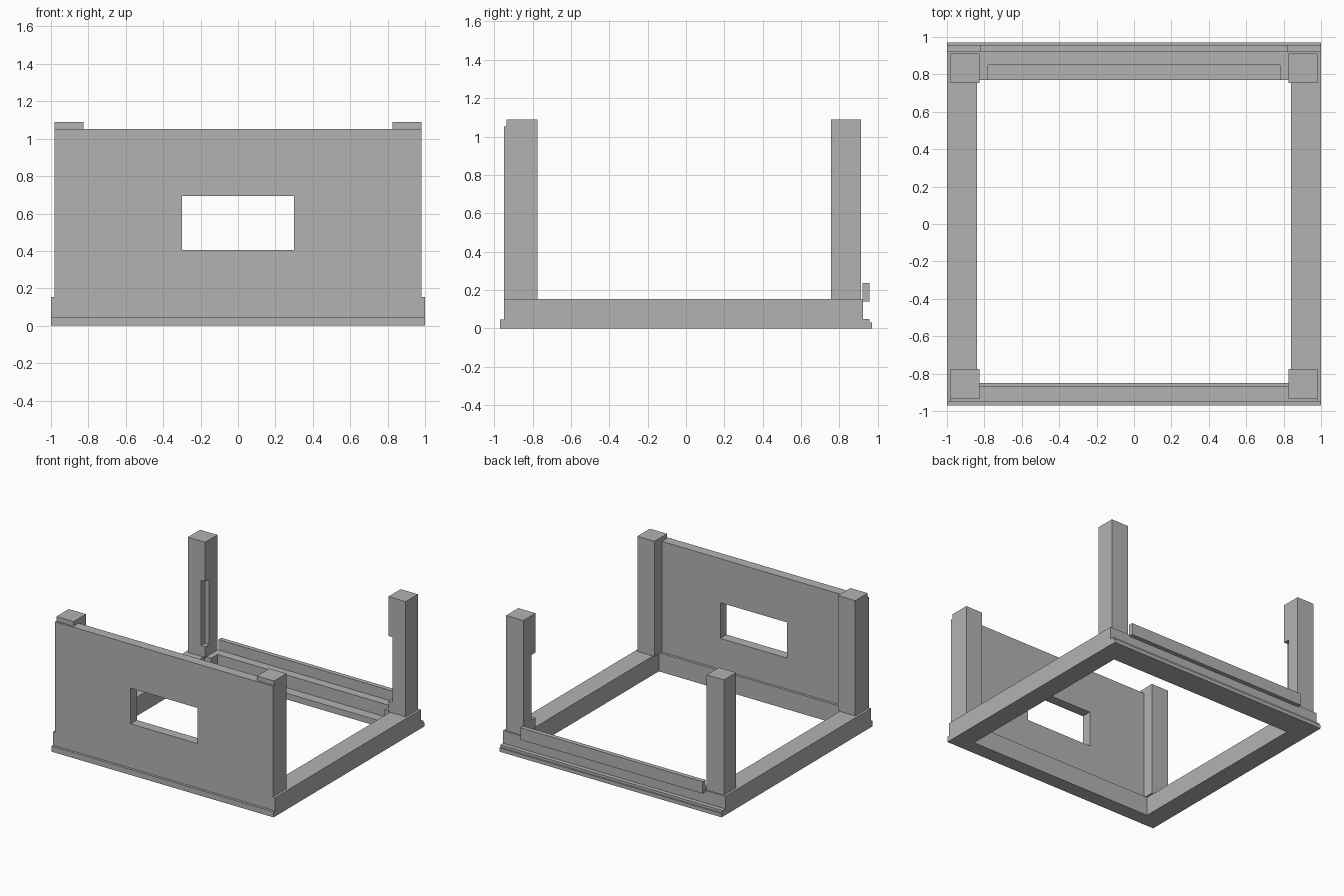
import bpy, bmesh

if "Cube" in bpy.data.objects:
    bpy.data.objects.remove(bpy.data.objects["Cube"], do_unlink=True)

grey = bpy.data.materials.new("plain grey")
grey.use_nodes = True
grey.diffuse_color = (0.45, 0.45, 0.45, 1)
grey.node_tree.nodes["Principled BSDF"].inputs["Base Color"].default_value = (0.45, 0.45, 0.45, 1)


def block(name, x, y, z):
    """Box spanning the given (low, high) ranges."""
    bm = bmesh.new()
    bmesh.ops.create_cube(bm, size=1)
    for v in bm.verts:
        v.co = [r[0] if c < 0 else r[1] for c, r in zip(v.co, (x, y, z))]
    mesh = bpy.data.meshes.new(name)
    bm.to_mesh(mesh)
    bm.free()
    mesh.materials.append(grey)
    obj = bpy.data.objects.new(name, mesh)
    bpy.context.collection.objects.link(obj)
    return obj


def cut(obj, x, y, z):
    """Cut a box-shaped opening out of an object."""
    cutter = block("cutter", x, y, z)
    cutter.hide_render = True
    mod = obj.modifiers.new("opening", 'BOOLEAN')
    mod.operation = 'DIFFERENCE'
    mod.solver = 'EXACT'
    mod.object = cutter
    bpy.context.view_layer.objects.active = obj
    bpy.ops.object.modifier_apply(modifier=mod.name)
    bpy.data.objects.remove(cutter, do_unlink=True)


BASE = 0.153   # top of the base frame
TOP = 1.09     # top of the posts

# Base frame with a ledge recessed into the back beam
frame = block("base_frame", (-1, 1), (-0.95, 0.922), (0, BASE))
cut(frame, (-0.84, 0.84), (-0.85, 0.77), (-1, 1))
cut(frame, (-0.78, 0.78), (0.7, 0.85), (0.05, 1))

# Stepped skirting at the front and back
block("front_skirting", (-1, 1), (-0.97, -0.95), (0, 0.045))
block("back_skirting_upper", (-1, 1), (0.922, 0.957), (0, 0.05))
block("back_skirting_lower", (-1, 1), (0.957, 0.97), (0, 0.03))

# Front wall with its window opening
wall = block("front_wall", (-0.98, 0.98), (-0.95, -0.87), (BASE, 1.053))
cut(wall, (-0.3, 0.3), (-1, -0.8), (0.405, 0.695))

# Corner posts; the back pair is notched on the inner front edge
for side, s in (("right", -1), ("left", 1)):
    across = sorted((0.825 * s, 0.98 * s))
    block("front_post_" + side, across, (-0.935, -0.775), (BASE, TOP))
    post = block("back_post_" + side, across, (0.755, 0.912), (BASE, TOP))
    cut(post, sorted((0.8 * s, 0.86 * s)), (0.7, 0.805), (0.24, 0.77))

# Rail along the back
block("back_rail", (-0.82, 0.82), (0.92, 0.957), (0.14, 0.237))
